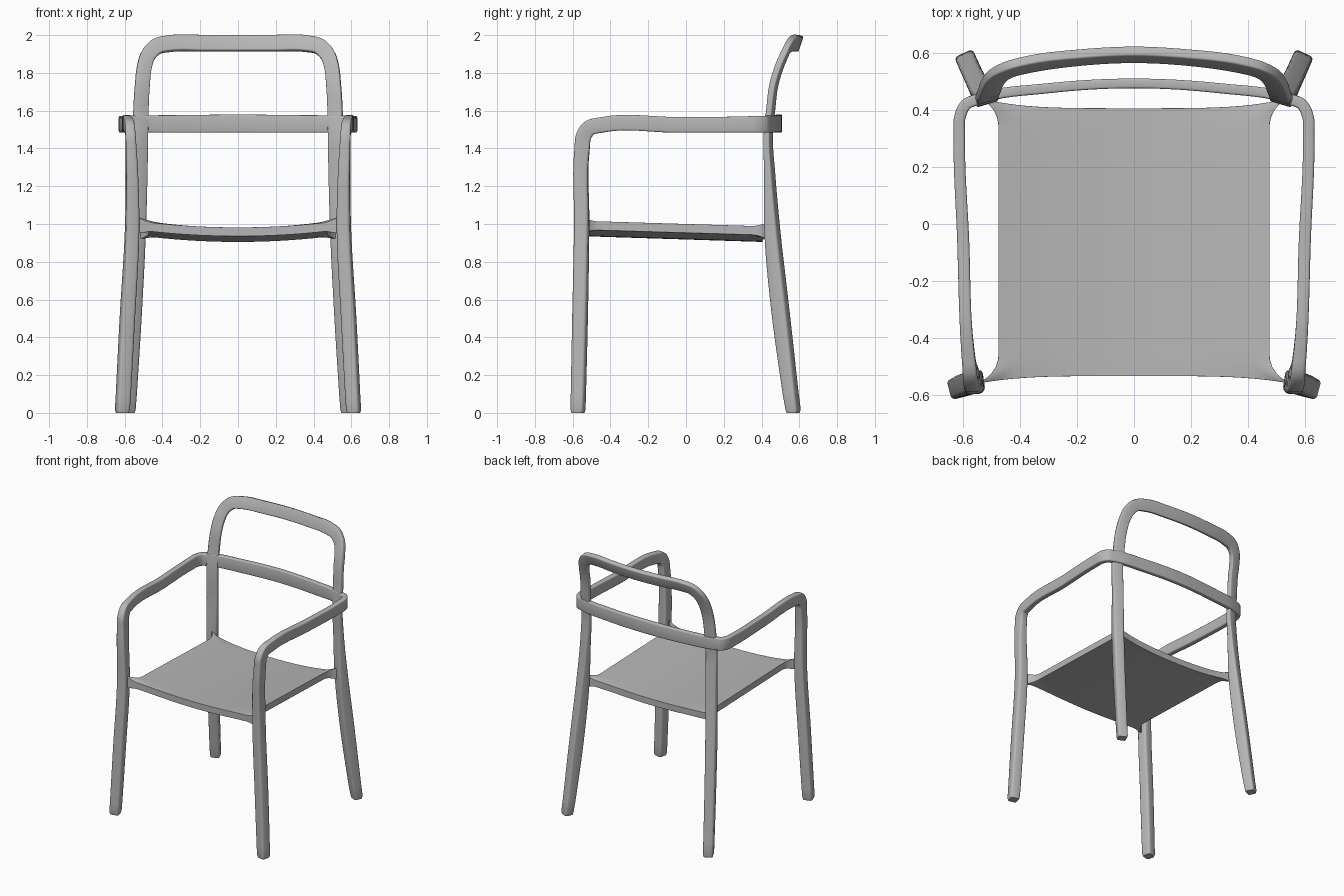
import bpy, bmesh, math
from mathutils import Vector

if "Cube" in bpy.data.objects:
    bpy.data.objects.remove(bpy.data.objects["Cube"])

grey = bpy.data.materials.new("warm grey")
grey.diffuse_color = (0.47, 0.47, 0.47, 1)
grey.use_nodes = True
grey.node_tree.nodes["Principled BSDF"].inputs["Base Color"].default_value = grey.diffuse_color


def finish(name, bm, mirror=False, bevel=0):
    bmesh.ops.recalc_face_normals(bm, faces=bm.faces)
    me = bpy.data.meshes.new(name)
    bm.to_mesh(me)
    bm.free()
    me.materials.append(grey)
    ob = bpy.data.objects.new(name, me)
    bpy.context.collection.objects.link(ob)
    if mirror:
        m = ob.modifiers.new("mirror", 'MIRROR')
        m.use_clip = True
        m.merge_threshold = 0.0005
    if bevel:
        b = ob.modifiers.new("bevel", 'BEVEL')
        b.width, b.segments, b.limit_method = bevel, 3, 'ANGLE'
        b.angle_limit = math.radians(50)
    bpy.ops.object.select_all(action='DESELECT')
    ob.select_set(True)
    bpy.context.view_layer.objects.active = ob
    bpy.ops.object.shade_smooth_by_angle(angle=math.radians(40))
    return ob


def resample(st, steps):
    """Smooth curve through all stations, ending on the centre plane."""
    last = st[-2]
    st = st + [(-last[0], last[1], last[2], 180 - last[3]) + tuple(last[4:])]
    d = [(Vector(a[:3]) - Vector(b[:3])).length for a, b in zip(st, st[1:])]

    def slope(i, k):
        if i == 0:
            return (st[1][k] - st[0][k]) / d[0]
        s0 = (st[i][k] - st[i - 1][k]) / d[i - 1]
        s1 = (st[i + 1][k] - st[i][k]) / d[i]
        return (s0 * d[i] + s1 * d[i - 1]) / (d[i] + d[i - 1])

    out = []
    n = len(st) - 2
    for i in range(n):
        for j in range(steps + (i == n - 1)):
            t = j / steps
            a, b = 2*t**3 - 3*t*t + 1, t**3 - 2*t*t + t
            c, e = 3*t*t - 2*t**3, t**3 - t*t
            out.append([a*st[i][k] + b*d[i]*slope(i, k) + c*st[i+1][k] + e*d[i]*slope(i+1, k)
                        for k in range(7)])
    return out


def sweep(name, stations, steps=6):
    """Rounded bar; station = x, y, z, outward angle, tilt, thickness, width."""
    pts = resample(stations, steps)
    bm = bmesh.new()
    rings = []
    for i, p in enumerate(pts):
        c = Vector(p[:3])
        if i == len(pts) - 1:
            tan = Vector((-1, 0, 0))
        else:
            tan = (Vector(pts[i + 1][:3]) - Vector(pts[max(i - 1, 0)][:3])).normalized()
        a = math.radians(p[3])
        n = Vector((math.cos(a), math.sin(a), p[4]))
        n = (n - tan * n.dot(tan)).normalized()
        b = tan.cross(n)
        ht, hw = p[5] / 2, p[6] / 2
        r = 0.32 * min(ht, hw) * 1.3
        ring = []
        for q, (sx, sy) in enumerate(((1, 1), (-1, 1), (-1, -1), (1, -1))):
            for k in range(4):
                f = math.pi / 2 * (q + k / 3)
                ring.append(c + n * (sx * (ht - r) + r * math.cos(f))
                            + b * (sy * (hw - r) + r * math.sin(f)))
        rings.append(ring)
    for v in rings[0]:
        v.z = 0.018
    for v in rings[-1]:
        v.x = 0
    # chamfered foot
    c = Vector(pts[0][:3])
    foot = [Vector((c.x + (v.x - c.x) * 0.86, c.y + (v.y - c.y) * 0.86, 0)) for v in rings[0]]
    rings.insert(0, foot)
    vr = [[bm.verts.new(v) for v in ring] for ring in rings]
    for r0, r1 in zip(vr, vr[1:]):
        for k in range(16):
            bm.faces.new((r0[k], r0[(k+1) % 16], r1[(k+1) % 16], r1[k]))
    bm.faces.new(vr[0])
    return finish(name, bm, mirror=True)


# front legs, armrests and lower back rail: one continuous bar
sweep("front_legs_arms_and_rail", [
    (0.612, -0.572, 0.00, -14, 0, 0.072, 0.072),
    (0.586, -0.561, 0.50, -12, 0, 0.074, 0.076),
    (0.560, -0.552, 1.00, -8, 0, 0.070, 0.076),
    (0.566, -0.550, 1.40, -2, 0, 0.056, 0.080),
    (0.569, -0.541, 1.468, 0, 0, 0.053, 0.082),
    (0.574, -0.512, 1.508, 0, 0, 0.050, 0.082),
    (0.581, -0.450, 1.524, 0, 0, 0.046, 0.082),
    (0.598, -0.050, 1.525, 0, 0, 0.042, 0.083),
    (0.611, 0.320, 1.527, 2, 0, 0.040, 0.086),
    (0.609, 0.375, 1.528, 15, 0, 0.040, 0.088),
    (0.588, 0.418, 1.528, 45, 0, 0.040, 0.089),
    (0.540, 0.438, 1.529, 74, 0, 0.038, 0.090),
    (0.300, 0.475, 1.530, 83, 0, 0.035, 0.093),
    (0.000, 0.492, 1.532, 90, 0, 0.034, 0.095)])

# rear legs and upper back loop
sweep("rear_legs_and_back_loop", [
    (0.583, 0.567, 0.00, 65, 0, 0.068, 0.070),
    (0.550, 0.493, 0.60, 66, 0, 0.084, 0.072),
    (0.532, 0.458, 0.95, 68, 0, 0.072, 0.076),
    (0.520, 0.444, 1.25, 71, 0, 0.042, 0.077),
    (0.516, 0.436, 1.48, 74, 0, 0.032, 0.079),
    (0.514, 0.448, 1.60, 75, 0, 0.032, 0.079),
    (0.506, 0.466, 1.74, 76, -0.2, 0.034, 0.077),
    (0.496, 0.493, 1.83, 77, -0.3, 0.035, 0.077),
    (0.473, 0.522, 1.898, 78, -0.4, 0.035, 0.080),
    (0.430, 0.543, 1.940, 79, -0.4, 0.035, 0.084),
    (0.360, 0.560, 1.955, 81, -0.4, 0.035, 0.087),
    (0.190, 0.582, 1.957, 85, -0.35, 0.035, 0.087),
    (0.000, 0.592, 1.957, 90, -0.35, 0.035, 0.087)])

# seat: sagging panel whose corners flare into the legs
N = 32
bm = bmesh.new()
layers = []
ramp = lambda t, s: max(0, (abs(t) - s) / (1 - s))
for side in (1, -1):
    grid = []
    for i in range(N + 1):
        row = []
        for j in range(N + 1):
            u, v = (math.sin(math.pi / 2 * (2 * k / N - 1)) for k in (i, j))
            x = u * (0.474 + (0.07 if v < 0 else 0.058) * ramp(v, 0.78) ** 2.6)
            yf, yr = -0.532 - 0.026 * u ** 4, 0.405 + 0.034 * u ** 4
            y = yf + (yr - yf) * (v + 1) / 2
            z = 1.017 - 0.015 * (v + 1) - 0.035 * (1 - u * u)
            grow = 0.022 * ramp(u, 0.86) * ramp(v, 0.86)
            z += grow if side > 0 else -0.047 - grow
            row.append(bm.verts.new((x, y, z)))
        grid.append(row)
    for i in range(N):
        for j in range(N):
            bm.faces.new((grid[i][j], grid[i+1][j], grid[i+1][j+1], grid[i][j+1]))
    layers.append(grid)
top, bot = layers
for k in range(N):
    for e in (0, N):
        bm.faces.new((top[k][e], top[k+1][e], bot[k+1][e], bot[k][e]))
        bm.faces.new((top[e][k], top[e][k+1], bot[e][k+1], bot[e][k]))
finish("seat", bm, bevel=0.008)
